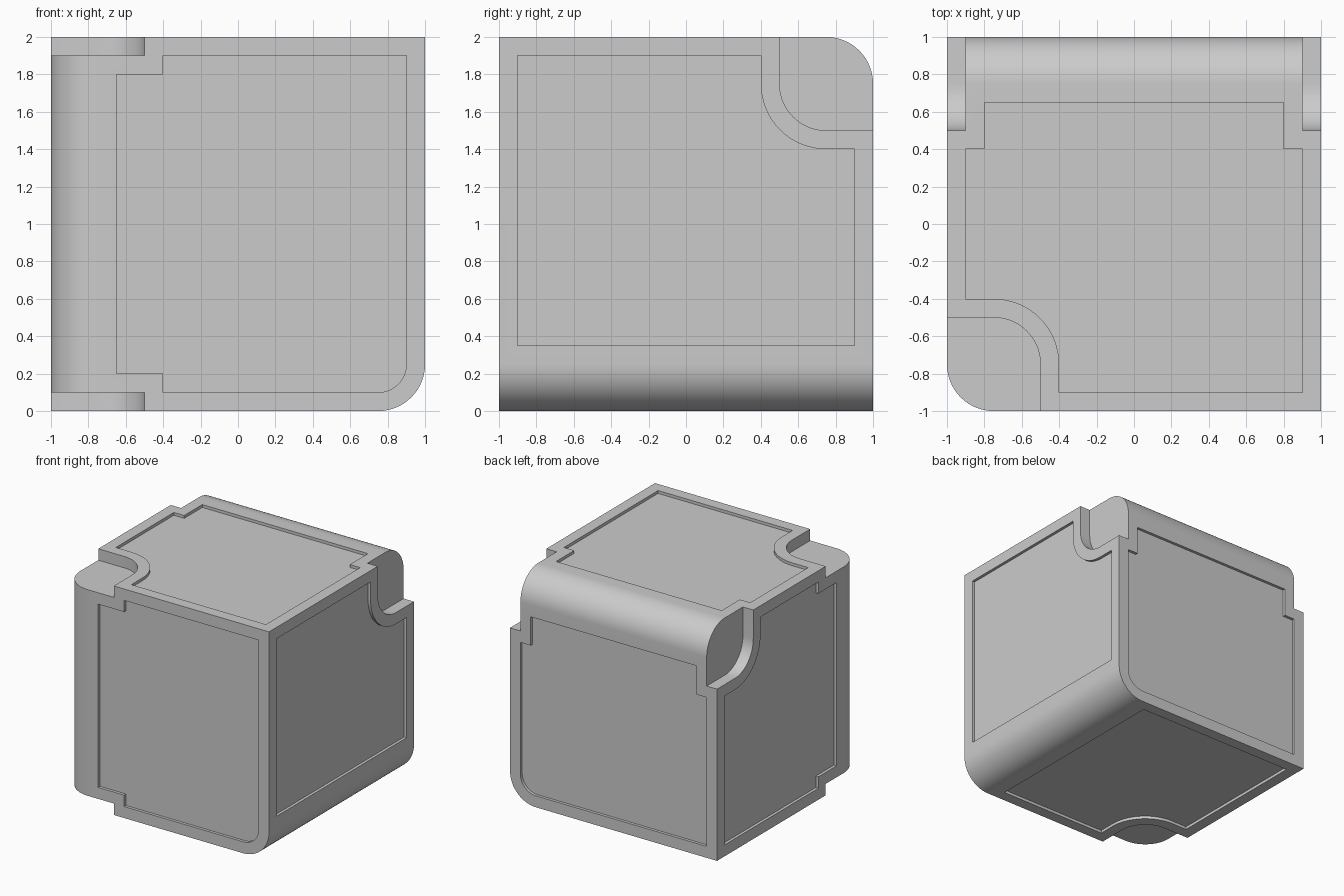
import bpy, bmesh, math
from mathutils import Vector

if "Cube" in bpy.data.objects:
    bpy.data.objects.remove(bpy.data.objects["Cube"])

R = 0.25        # radius of the three rounded edges
NOTCH = 0.1     # depth of the notches at the ends of rounded edges
RECESS = 0.025  # depth of the face panels
OUT = 1.05      # how far the cutters reach outside the cube


def arc(cx, cy, r, a0, a1, n=16):
    angles = [math.radians(a0 + (a1 - a0) * i / n) for i in range(n + 1)]
    return [(cx + r * math.cos(a), cy + r * math.sin(a)) for a in angles]


def add_prism(bm, points, axis, lo, hi):
    """Extrude a 2D outline along axis 0/1/2 between lo and hi."""
    verts = []
    for p in points:
        co = list(p)
        co.insert(axis, lo)
        verts.append(bm.verts.new(co))
    face = bm.faces.new(verts)
    ext = bmesh.ops.extrude_face_region(bm, geom=[face])
    move = Vector((0, 0, 0))
    move[axis] = hi - lo
    bmesh.ops.translate(bm, vec=move,
                        verts=[g for g in ext["geom"] if isinstance(g, bmesh.types.BMVert)])


def to_object(bm, name):
    bmesh.ops.recalc_face_normals(bm, faces=bm.faces[:])
    bmesh.ops.translate(bm, vec=(0, 0, 1), verts=bm.verts[:])
    mesh = bpy.data.meshes.new(name)
    bm.to_mesh(mesh)
    bm.free()
    obj = bpy.data.objects.new(name, mesh)
    bpy.context.collection.objects.link(obj)
    return obj


# Cube with three mutually skew rounded edges
bm = bmesh.new()
bmesh.ops.create_cube(bm, size=2)
rounded = [(-1, -1, 0), (0, 1, 1), (1, 0, -1)]
edges = [e for e in bm.edges
         if any(((e.verts[0].co + e.verts[1].co) / 2 - Vector(m)).length < 0.01 for m in rounded)]
bmesh.ops.bevel(bm, geom=edges, offset=R, segments=16, profile=0.5, affect='EDGES')
cube = to_object(bm, "rounded_cube")

# Panel outlines, 0.1 inside each face's flat area
low_arc = arc(0.75, -0.75, 0.15, -90, 0)
near_arc = arc(-0.75, -0.75, 0.35, 90, 0)
far_arc = arc(0.75, 0.75, 0.35, 270, 180)
far_steps = [(0.9, 0.4), (0.8, 0.4), (0.8, 0.65), (-0.8, 0.65), (-0.8, 0.4), (-0.9, 0.4)]
left_top = [(-0.4, 0.9), (-0.4, 0.8), (-0.65, 0.8)]
left_low = [(-0.65, -0.8), (-0.4, -0.8), (-0.4, -0.9)]
panels = [
    (1, -1, left_low + low_arc + [(0.9, 0.9)] + left_top),                        # front
    (1, 1, [(-0.9, -0.9)] + low_arc + far_steps),                                 # back
    (0, -1, left_low + [(0.9, -0.9), (0.9, 0.4)] + far_arc + [(0.4, 0.9)] + left_top),  # left
    (0, 1, [(-0.9, -0.65), (0.9, -0.65), (0.9, 0.4)] + far_arc + [(0.4, 0.9), (-0.9, 0.9)]),  # right
    (2, 1, [(-0.9, -0.4)] + near_arc + [(-0.4, -0.9), (0.9, -0.9)] + far_steps),  # top
    (2, -1, [(-0.9, -0.4)] + near_arc + [(-0.4, -0.9), (0.65, -0.9), (0.65, 0.9), (-0.9, 0.9)]),  # bottom
]

# Notch outlines at both ends of two rounded edges
z_notch = [(-OUT, -0.5)] + arc(-0.75, -0.75, 0.25, 90, 0) + [(-0.5, -OUT), (-OUT, -OUT)]
x_notch = [(OUT, 0.5)] + arc(0.75, 0.75, 0.25, 270, 180) + [(0.5, OUT), (OUT, OUT)]

bm = bmesh.new()
for axis, side, outline in panels:
    add_prism(bm, outline, axis, side * (1 - RECESS), side * OUT)
for side in (-1, 1):
    add_prism(bm, z_notch, 2, side * (1 - NOTCH), side * OUT)
    add_prism(bm, x_notch, 0, side * (1 - NOTCH), side * OUT)
bmesh.ops.remove_doubles(bm, verts=bm.verts[:], dist=1e-5)
cutter = to_object(bm, "recess_cutter")
cutter.hide_render = True

# Cut the recesses, then discard the cutter
mod = cube.modifiers.new("recesses", 'BOOLEAN')
mod.object = cutter
mod.operation = 'DIFFERENCE'
mod.solver = 'EXACT'
bpy.context.view_layer.objects.active = cube
cube.select_set(True)
bpy.ops.object.modifier_apply(modifier=mod.name)
bpy.data.objects.remove(cutter, do_unlink=True)
bpy.ops.object.shade_smooth_by_angle(angle=math.radians(30))
